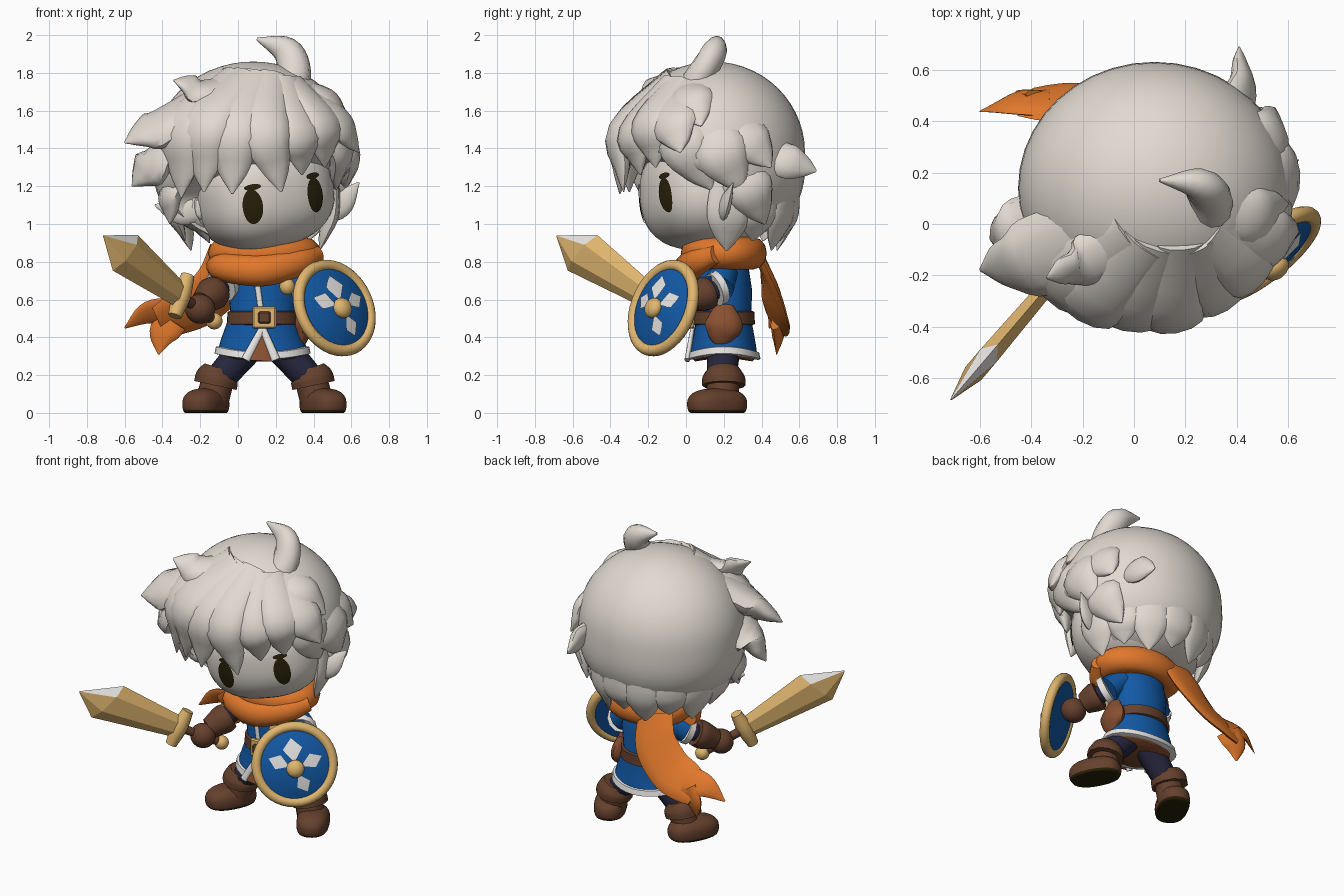
import bpy, bmesh
from math import sin, cos, pi, radians
from mathutils import Vector, Matrix

cube = bpy.data.objects.get("Cube")
if cube:
    bpy.data.objects.remove(cube, do_unlink=True)

def material(name, *rgb):
    m = bpy.data.materials.new(name)
    m.use_nodes = True
    m.diffuse_color = (*rgb, 1)
    bsdf = next(n for n in m.node_tree.nodes if n.type == 'BSDF_PRINCIPLED')
    bsdf.inputs["Base Color"].default_value = (*rgb, 1)
    return m

PALE = material("pale hair and skin", .76, .70, .64)
WHITE = material("white trim", .86, .85, .83)
ORANGE = material("orange cloth", .76, .19, .025)
BLUE = material("blue cloth", .006, .1, .38)
GOLD = material("gold", .75, .47, .16)
BROWN = material("brown leather", .13, .052, .026)
RUST = material("rust leather", .25, .08, .03)
NAVY = material("navy leggings", .02, .02, .05)
DARK = material("dark eyes and soles", .022, .015, .003)

def finish(name, bm, *mats, angle=50):
    bmesh.ops.recalc_face_normals(bm, faces=bm.faces)
    mesh = bpy.data.meshes.new(name)
    bm.to_mesh(mesh)
    bm.free()
    obj = bpy.data.objects.new(name, mesh)
    bpy.context.collection.objects.link(obj)
    for m in mats:
        mesh.materials.append(m)
    bpy.ops.object.select_all(action='DESELECT')
    obj.select_set(True)
    bpy.context.view_layer.objects.active = obj
    bpy.ops.object.shade_smooth_by_angle(angle=radians(angle))

def skin_rings(bm, rings):
    """Bridge rings of equal length and cap both ends."""
    rings = [[bm.verts.new(p) for p in ring] for ring in rings]
    n = len(rings[0])
    for a, b in zip(rings, rings[1:]):
        for i in range(n):
            bm.faces.new((a[i], a[(i + 1) % n], b[(i + 1) % n], b[i]))
    bm.faces.new(rings[-1])
    return bm.faces.new(rings[0])

def sweep(name, pts, mat, flat=1.0, centre=None, out=(0, -1, 0), sides=12, steps=5):
    """Smooth tube through points (x, y, z, radius), flattened along the outward direction."""
    pts = [Vector(p) for p in pts]
    ctrl = [2 * pts[0] - pts[1]] + pts + [2 * pts[-1] - pts[-2]]
    path = []
    for a, b, c, d in zip(ctrl, ctrl[1:], ctrl[2:], ctrl[3:]):
        for t in (s / steps for s in range(steps)):
            path.append((2 * b + (c - a) * t + (2 * a - 5 * b + 4 * c - d) * t ** 2
                         + (3 * b - a - 3 * c + d) * t ** 3) / 2)
    path.append(pts[-1])
    rings = []
    for i, p in enumerate(path):
        tan = (path[min(i + 1, len(path) - 1)] - path[max(i - 1, 0)]).xyz.normalized()
        side = tan.cross(p.xyz - centre if centre else Vector(out)).normalized()
        up = side.cross(tan) * flat
        rings.append([p.xyz + (side * cos(2 * pi * k / sides) + up * sin(2 * pi * k / sides)) * max(p.w, .003)
                      for k in range(sides)])
    bm = bmesh.new()
    skin_rings(bm, rings)
    finish(name, bm, mat)

def loft(name, rings, mat, x=.13, y=.2, frame=Matrix(), lift=0, sides=32):
    """Stack of ellipses (height, x radius, y radius), raised at the sides by lift."""
    bm = bmesh.new()
    turns = [2 * pi * k / sides for k in range(sides)]
    skin_rings(bm, [[frame @ Vector((x + a * cos(t), y + b * sin(t), z + lift * cos(t) ** 2)) for t in turns]
                    for z, a, b in rings])
    finish(name, bm, mat)

def sphere():
    bm = bmesh.new()
    bmesh.ops.create_uvsphere(bm, u_segments=40, v_segments=28, radius=1)
    return bm

def ball(name, loc, scale, mat, frame=Matrix()):
    bm = sphere()
    bm.transform(frame @ Matrix.Translation(loc) @ Matrix.Diagonal((*scale, 1)))
    finish(name, bm, mat)

def torus(name, frame, major, minor, mat):
    bpy.ops.mesh.primitive_torus_add(major_segments=40, minor_segments=12, major_radius=major, minor_radius=minor)
    obj = bpy.context.object
    obj.name, obj.matrix_world = name, frame
    obj.data.materials.append(mat)
    bpy.ops.object.shade_smooth_by_angle(angle=radians(60))

# Face: rounded block turned and tilted to the model's left
POWER, SIZE = 2.5, Vector((.37, .33, .3))
FACE = Matrix.Translation((.13, .11, 1.17)) @ Matrix.Rotation(radians(24), 4, 'Z') @ Matrix.Rotation(radians(-10), 4, 'Y')
def boxy(co):
    return co / sum(abs(c) ** POWER for c in co) ** (1 / POWER)
def on_face(u, w):
    d = (1 - abs(u / SIZE.x) ** POWER - abs(w / SIZE.z) ** POWER) ** (1 / POWER)
    return FACE @ Vector((u, -SIZE.y * d - .006, w))
bm = sphere()
for v in bm.verts:
    v.co = FACE @ (boxy(v.co) * SIZE)
finish("face", bm, PALE)

# Eyes and short lashes laid on the face, then ears
for s, label in ((-1, "right"), (1, "left")):
    for part, u, w, wide, high in (("eye", s * .18 - .02, -.045, .05, .093), ("lash", s * .175 - .012, .058, .043, .016)):
        bm = bmesh.new()
        outer = skin_rings(bm, [[on_face(u + r * wide * cos(a * pi / 12), w + r * high * sin(a * pi / 12))
                                 for a in range(24)] for r in (1, .66, .33, .05)])
        bmesh.ops.delete(bm, geom=[outer], context='FACES_ONLY')
        finish(label + "_" + part, bm, DARK)
sweep("left_ear", [(.42, .17, 1.06, .06), (.54, .21, 1.11, .075), (.64, .25, 1.22, .005)], PALE, .4)
sweep("right_ear", [(-.16, .0, 1.1, .06), (-.3, -.02, 1.07, .075), (-.44, .0, 1.1, .005)], PALE, .4)

# Hair cap: rounded shell, fuller at the nape, pushed back where the face shows
HEAD, ahead = Vector((.08, .14, 1.38)), Vector((.41, -.91, 0))
bm = sphere()
for v in bm.verts:
    full = 1 + .25 * max(0, -v.co.z) ** 1.5
    p = Vector((v.co.x * .53 * full, v.co.y * .49 * full, v.co.z * .48))
    p -= ahead * max(0, p.dot(ahead) - .02 - max(0, p.z + .23) * 1.8)
    v.co = HEAD + p
finish("hair_cap", bm, PALE)

def lock(name, root, mid, tip, r, flat=.48):
    near = Vector(mid).lerp(Vector(tip), .6)
    sweep(name, [(*root, r * .75), (*mid, r), (*near, r * .62), (*tip, .006)], PALE, flat, HEAD, steps=4)

# Locks: root, middle, tip, half width
fringe = [
    ((.1, -.07, 1.78), (-.02, -.33, 1.51), (-.03, -.35, 1.16), .15), ((.18, -.07, 1.78), (.15, -.35, 1.5), (.23, -.33, 1.17), .13),
    ((.25, -.07, 1.76), (.33, -.28, 1.49), (.34, -.24, 1.26), .12), ((.28, -.04, 1.75), (.45, -.18, 1.53), (.46, -.16, 1.3), .13),
    ((.32, .0, 1.73), (.52, -.06, 1.55), (.64, -.03, 1.38), .13), ((.28, .06, 1.74), (.46, .03, 1.66), (.6, .08, 1.52), .12),
    ((.05, -.07, 1.78), (-.17, -.3, 1.53), (-.18, -.3, 1.17), .15), ((.0, -.04, 1.78), (-.28, -.22, 1.52), (-.3, -.23, 1.14), .16)]
sides = [
    ((-.1, .0, 1.72), (-.37, -.13, 1.53), (-.6, -.18, 1.43), .17), ((-.22, .08, 1.5), (-.42, -.06, 1.34), (-.56, -.06, 1.2), .17),
    ((-.2, .05, 1.4), (-.35, -.02, 1.17), (-.36, -.05, 1.0), .12), ((.0, -.04, 1.75), (-.18, -.14, 1.7), (-.34, -.21, 1.76), .11),
    ((.4, -.08, 1.6), (.54, -.01, 1.42), (.52, .14, 1.18), .14), ((.42, .1, 1.6), (.57, .18, 1.4), (.56, .3, 1.17), .15),
    ((.36, .35, 1.42), (.42, .52, 1.34), (.41, .69, 1.28), .1), ((-.15, .1, 1.25), (-.25, .05, 1.08), (-.15, .08, .9), .1),
    ((.38, .22, 1.62), (.52, .32, 1.46), (.55, .45, 1.3), .13), ((.44, .25, 1.35), (.52, .33, 1.2), (.45, .42, 1.0), .13)]
for label, group in (("fringe_lock_", fringe), ("side_lock_", sides)):
    for i, spec in enumerate(group):
        lock(label + str(i + 1), *spec)
for i in range(8):
    a = radians(12 + i * 24)
    reach = [(HEAD.x + r * cos(a), HEAD.y + r * sin(a), z) for r, z in ((.43, 1.28), (.42, 1.06), (.36, .86 + .05 * (i % 2)))]
    lock("nape_lock_" + str(i + 1), *reach, .12, .33)
sweep("crown_curl", [(.27, .0, 1.68, .09), (.3, .09, 1.81, .086), (.25, .155, 1.92, .075), (.1, .17, 1.98, .008)], PALE, .85)

# Tunic, trim, belt
loft("tunic", [(.29, .24, .18), (.36, .22, .17), (.5, .17, .145), (.65, .185, .15), (.78, .16, .13), (.86, .1, .1)], BLUE, lift=.03)
loft("tunic_hem", [(.28, .24, .18), (.285, .255, .195), (.32, .247, .187), (.325, .22, .17)], WHITE, lift=.03)
loft("tunic_lining", [(.272, .21, .15), (.29, .23, .17)], RUST, lift=.03)
loft("belt", [(.465, .17, .15), (.47, .19, .165), (.535, .185, .162), (.54, .17, .15)], BROWN)
sweep("front_slit", [(.13, .035, .44, .005), (.12, .003, .275, .06)], RUST, .12)
for s in (-1, 1):
    sweep("slit_trim", [(.13, .035, .45, .018), (.12 + s * .08, .006, .28, .024)], WHITE, .6)
sweep("front_seam", [(.1, .045, .7, .015), (.12, .045, .55, .015)], WHITE, .6)
for name, w, y, mat in (("buckle", .125, .03, GOLD), ("buckle_centre", .066, .012, BROWN)):
    bm = bmesh.new()
    bmesh.ops.create_cube(bm, size=1, matrix=Matrix.Translation((.14, y, .505)) @ Matrix.Diagonal((w, .03, w * .95, 1)))
    bmesh.ops.bevel(bm, geom=bm.edges[:], offset=.008, segments=1, affect='EDGES')
    finish(name, bm, mat, angle=30)
ball("clasp", (.26, .03, .67), (.04, .035, .045), GOLD)
sweep("pouch", [(.325, .2, .57, .05), (.34, .2, .47, .1), (.34, .19, .4, .07), (.33, .19, .335, .01)], RUST, .5, out=(1, 0, 0))

# Scarf and trailing tail
torus("scarf", Matrix.Translation((.14, .2, .845)) @ Matrix.Diagonal((1.05, .8, 1, 1)), .2, .085, ORANGE)
sweep("scarf_drape", [(-.13, .15, .78, .05), (-.07, .05, .77, .075), (.13, -.0, .755, .085), (.32, .06, .8, .075), (.42, .16, .84, .05)],
      ORANGE, .85)
sweep("scarf_tail", [(-.03, .37, .87, .12), (-.08, .44, .71, .14), (-.2, .47, .58, .14), (-.33, .475, .52, .13), (-.42, .475, .48, .1)],
      ORANGE, .2, out=(0, 1, .7))
sweep("tail_tip_upper", [(-.33, .47, .54, .09), (-.48, .47, .53, .07), (-.6, .44, .45, .005)], ORANGE, .25, out=(0, 1, .7))
sweep("tail_tip_lower", [(-.35, .485, .49, .09), (-.4, .49, .41, .075), (-.42, .48, .31, .005)], ORANGE, .35, out=(.3, 1, 0))

# Arms
arms = {"right": ((.02, .2, .75), (-.08, .12, .68), (-.19, -.04, .58), (-.2, -.09, .55)),
        "left": ((.26, .2, .75), (.36, .17, .66), (.43, .03, .6), (.46, -.03, .57))}
for label, joints in arms.items():
    shoulder, elbow, wrist, hand = (Vector(j) for j in joints)
    d = (wrist - elbow).normalized()
    sweep(label + "_sleeve", [(*shoulder, .075), (*elbow, .085)], BLUE)
    sweep(label + "_cuff", [(*(elbow - d * .015), .092), (*(elbow + d * .025), .092)], WHITE)
    sweep(label + "_forearm", [(*elbow, .055), (*wrist, .055)], NAVY)
    sweep(label + "_gauntlet", [(*elbow.lerp(wrist, .33), .085), (*elbow.lerp(wrist, .55), .09), (*wrist, .065)], BROWN)
    ball(label + "_hand", hand, (.08, .075, .078), BROWN)

# Legs and boots, mirrored about the hips
for s, label in ((-1, "right"), (1, "left")):
    def joints(*pts):
        return [(.14 + s * x, y, z, r) for x, y, z, r in pts]
    sweep(label + "_leg", joints((.08, .2, .36, .09), (.22, .19, .2, .08)), NAVY)
    sweep(label + "_boot_shaft", joints((.24, .2, .2, .085), (.28, .19, .05, .088)), BROWN)
    sweep(label + "_boot_cuff", joints((.235, .2, .235, .085), (.25, .2, .19, .112), (.26, .2, .145, .115)), BROWN)
    bm = sphere()
    turn = Matrix.Translation((.14 + s * .31, .165, .045)) @ Matrix.Rotation(radians(27 * s), 4, 'Z')
    for v in bm.verts:
        v.co = turn @ (boxy(v.co) * Vector((.1, .165, .085)))
        v.co.z = max(v.co.z, 0)
    for f in bm.faces:
        f.material_index = int(f.calc_center_median().z < .018)
    finish(label + "_foot", bm, BROWN, DARK)

# Sword: faceted blade with a pale bevel at the upper tip
d = Vector((-.58, -.68, .445)).normalized()
w = (Vector((0, 0, 1)) - d * d.z).normalized()
n, guard = d.cross(w), Vector((-.3, -.2, .62))
bm = bmesh.new()
skin_rings(bm, [[guard + d * (a + lean * k) + w * wide * k + n * thick * m
                 for k, m in ((1, 0), (.45, 1), (-.45, 1), (-1, 0), (-.45, -1), (.45, -1))]
                for a, wide, thick, lean in ((0, .07, .03, 0), (.51, .13, .04, -.05), (.71, .004, .003, 0))])
for f in bm.faces:
    c = f.calc_center_median() - guard
    f.material_index = int(c.dot(d) > .52 and c.dot(w) > .025)
finish("blade", bm, GOLD, WHITE, angle=10)
sweep("guard", [(*(guard - w * .12), .036), (*guard, .05), (*(guard + w * .12), .036)], GOLD)
sweep("grip", [(*guard, .028), (*(guard - d * .29), .028)], BROWN)
ball("pommel", guard - d * .3, (.044, .044, .044), GOLD)

# Shield: shallow dome, rim, boss and four petals
n = Vector((.6, -.74, .3)).normalized()
sx = Vector((0, 0, 1)).cross(n).normalized()
SHIELD = Matrix.Translation((.51, -.12, .555)) @ Matrix((sx, n.cross(sx), n)).transposed().to_4x4()
def dome(r):
    return .06 * (1 - (r / .25) ** 2)
loft("shield", [(-.02, .24, .24)] + [(dome(r), r, r) for r in (.25, .2, .15, .1, .05, .01)], BLUE, 0, 0, SHIELD)
torus("shield_rim", SHIELD, .236, .031, GOLD)
boss = Vector((0, -.02, .065))
ball("shield_boss", boss, (.055, .055, .04), GOLD, SHIELD)
for i, (angle, far, wide) in enumerate(((97, .19, .06), (158, .175, .047), (24, .18, .047), (297, .165, .045))):
    a = radians(angle)
    bm = bmesh.new()
    verts = []
    for u, v in ((.04, 0), (far * .66, wide), (far, 0), (far * .66, -wide), (far * .62, 0)):
        p = Vector((boss.x + u * cos(a) - v * sin(a), boss.y + u * sin(a) + v * cos(a), 0))
        p.z = dome(p.length) + .008
        verts.append(bm.verts.new(SHIELD @ p))
    for k in range(4):
        bm.faces.new((verts[k], verts[(k + 1) % 4], verts[4]))
    finish("shield_petal_" + str(i + 1), bm, WHITE)
